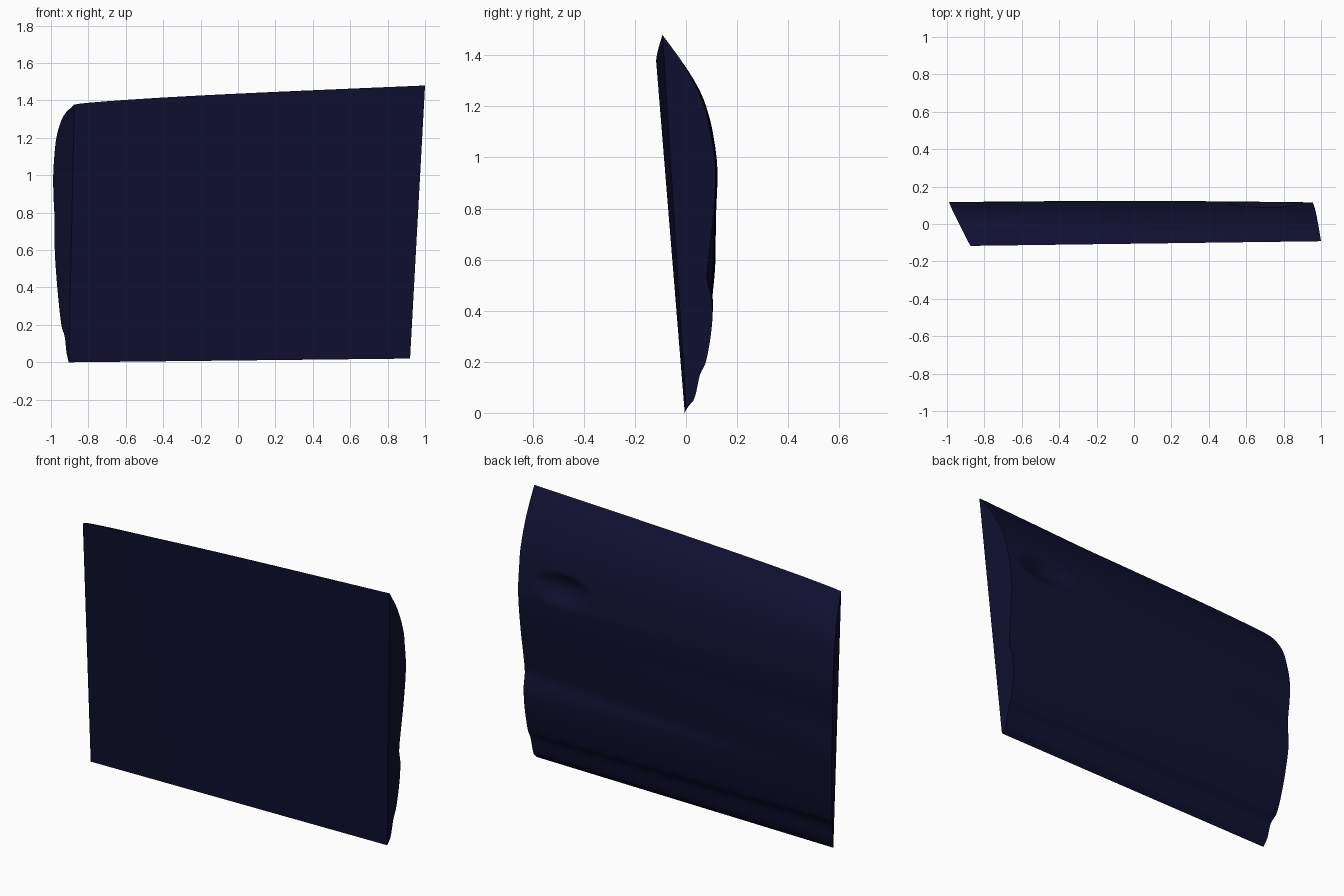
import bpy, bmesh, math

if "Cube" in bpy.data.objects:
    bpy.data.objects.remove(bpy.data.objects["Cube"])

NU, NV = 72, 110

# Outer skin section (z, y) at both ends of the door
LEFT = [(0, -.005), (.05, .015), (.14, .032), (.19, .06), (.35, .09), (.5, .108),
        (.6, .115), (.75, .11), (.9, .117), (1.0, .115), (1.1, .1), (1.2, .075),
        (1.28, .03), (1.33, -.02), (1.378, -.117)]
RIGHT = [(.02, 0), (.05, .03), (.15, .055), (.2, .078), (.35, .102), (.45, .1),
         (.52, .083), (.62, .09), (.75, .105), (.9, .115), (1.0, .113), (1.1, .095),
         (1.2, .072), (1.35, 0), (1.48, -.092)]


def lerp(a, b, t):
    return a + (b - a) * t


def sample(pts, z):
    """Smooth cubic through the section points."""
    n = len(pts)
    i = max(k for k in range(n - 1) if pts[k][0] <= z + 1e-9)

    def slope(k):
        a, b = pts[max(k - 1, 0)], pts[min(k + 1, n - 1)]
        return (b[1] - a[1]) / (b[0] - a[0])
    (z0, y0), (z1, y1) = pts[i], pts[i + 1]
    h = z1 - z0
    t = (z - z0) / h
    return ((2*t**3 - 3*t**2 + 1) * y0 + (t**3 - 2*t**2 + t) * h * slope(i)
            + (3*t**2 - 2*t**3) * y1 + (t**3 - t**2) * h * slope(i + 1))


def height(u, s):
    top = lerp(1.378, 1.48, u) + .012 * math.sin(math.pi * u ** .6)
    return lerp(lerp(0, .02, u), top, s)


def inner(u, s):
    """Flat inside face."""
    x = lerp(lerp(-.905, -.875, s), lerp(.92, 1.0, s), u)
    y = lerp(lerp(-.005, 0, u), lerp(-.117, -.092, u), s)
    return x, y, height(u, s)


def outer(u, s):
    """Pressed outer skin with a handle dimple."""
    yl, yr = sample(LEFT, s * 1.378), sample(RIGHT, .02 + s * 1.46)
    y = lerp(yl, yr, u) + .008 * math.sin(math.pi * u) * math.sin(math.pi * s)
    xl, fl, _ = inner(0, s)
    xr, fr, _ = inner(1, s)
    x = lerp(xl - .52 * (yl - fl), xr - .1 * (yr - fr), u)
    z = height(u, s)
    d = ((x - .69) / .19) ** 2 + ((z - 1.05) / .085) ** 2
    if d < 1:
        y -= .035 * (1 - d) ** 1.2
    return x, y, z


bm = bmesh.new()


def grid(func):
    v = [[bm.verts.new(func(i / NU, j / NV)) for j in range(NV + 1)] for i in range(NU + 1)]
    for i in range(NU):
        for j in range(NV):
            bm.faces.new((v[i][j], v[i + 1][j], v[i + 1][j + 1], v[i][j + 1]))
    return v


# Inside and outside faces, joined by the end faces
a, b = grid(inner), grid(outer)
for i in (0, NU):
    for j in range(NV):
        bm.faces.new((a[i][j], a[i][j + 1], b[i][j + 1], b[i][j]))
bmesh.ops.remove_doubles(bm, verts=bm.verts, dist=.0005)
bmesh.ops.dissolve_degenerate(bm, edges=bm.edges, dist=.0001)
bmesh.ops.recalc_face_normals(bm, faces=bm.faces)

mesh = bpy.data.meshes.new("door_panel")
bm.to_mesh(mesh)
bm.free()
door = bpy.data.objects.new("door_panel", mesh)
bpy.context.collection.objects.link(door)

# Dark navy paint
paint = bpy.data.materials.new("navy_paint")
paint.diffuse_color = (.005, .005, .03, 1)
paint.use_nodes = True
paint.node_tree.nodes["Principled BSDF"].inputs["Base Color"].default_value = paint.diffuse_color
mesh.materials.append(paint)

bpy.context.view_layer.objects.active = door
door.select_set(True)
bpy.ops.object.shade_smooth_by_angle(angle=math.radians(35))
